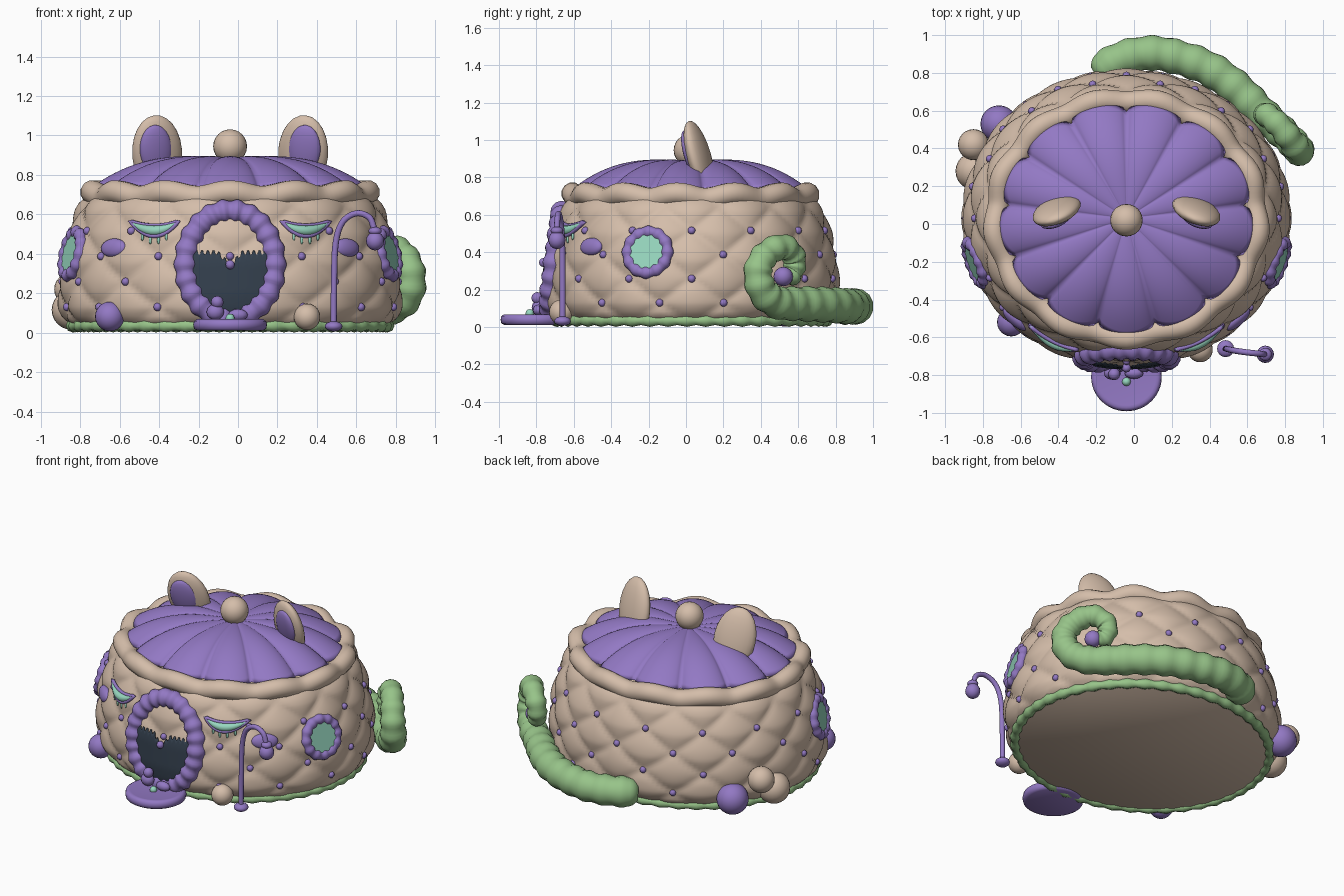
import bpy, bmesh, math
from math import sin, cos, pi, sqrt, asin
from mathutils import Vector, Matrix

if "Cube" in bpy.data.objects:
    bpy.data.objects.remove(bpy.data.objects["Cube"])

CX, CY, SQ = -0.04, 0.03, 0.905       # body centre and depth ratio
COLOURS = dict(beige=(.66, .51, .40), purple=(.29, .19, .55), leaf_green=(.31, .55, .25),
               mint=(.31, .68, .52), dark_slate=(.034, .051, .076))
MATS = {}
for name, rgb in COLOURS.items():
    m = bpy.data.materials.new(name)
    m.use_nodes = True
    m.diffuse_color = (*rgb, 1)
    m.node_tree.nodes["Principled BSDF"].inputs["Base Color"].default_value = (*rgb, 1)
    MATS[name] = m


def finish(name, bm, mat, smooth=True):
    bmesh.ops.recalc_face_normals(bm, faces=bm.faces)
    me = bpy.data.meshes.new(name)
    bm.to_mesh(me)
    bm.free()
    me.materials.append(MATS[mat])
    for p in me.polygons:
        p.use_smooth = smooth
    ob = bpy.data.objects.new(name, me)
    bpy.context.collection.objects.link(ob)
    return ob


def loft(name, rings, mat, closed=False, smooth=True):
    """Skin a list of point rings; open ends are capped."""
    bm = bmesh.new()
    vs = [[bm.verts.new(p) for p in r] for r in rings]
    n = len(rings[0])
    pairs = list(zip(vs, vs[1:])) + ([(vs[-1], vs[0])] if closed else [])
    for a, b in pairs:
        for i in range(n):
            j = (i + 1) % n
            bm.faces.new((a[i], a[j], b[j], b[i]))
    if not closed:
        for r in (vs[0], vs[-1]):
            bm.faces.new(r)
    return finish(name, bm, mat, smooth)


def tube(name, path, radius, mat, closed=False, sides=12):
    """Sweep a circle along a path; radius is a number or function of 0..1."""
    n = len(path)
    rad = radius if callable(radius) else (lambda t: radius)
    rings, u = [], None
    for i, p in enumerate(path):
        a = path[i - 1] if i or closed else p
        b = path[(i + 1) % n] if i < n - 1 or closed else p
        d = (b - a).normalized()
        u = d.orthogonal() if u is None else u - d * u.dot(d)
        u.normalize()
        v = d.cross(u)
        r = rad(i / n if closed else i / (n - 1))
        rings.append([p + (u * cos(2*pi*k/sides) + v * sin(2*pi*k/sides)) * r for k in range(sides)])
    return loft(name, rings, mat, closed)


def ball(name, loc, size, mat, rot=None, seg=24):
    bm = bmesh.new()
    bmesh.ops.create_uvsphere(bm, u_segments=seg, v_segments=max(6, seg // 2), radius=1)
    size = (size,) * 3 if isinstance(size, (int, float)) else size
    mtx = Matrix.Translation(loc) @ (rot or Matrix()) @ Matrix.Diagonal((*size, 1))
    bmesh.ops.transform(bm, matrix=mtx, verts=bm.verts)
    return finish(name, bm, mat)


def spline(pts, steps=8):
    """Catmull-Rom through the points."""
    q = [Vector(p) for p in pts]
    q = [2 * q[0] - q[1]] + q + [2 * q[-1] - q[-2]]
    out = []
    for a, b, c, d in zip(q, q[1:], q[2:], q[3:]):
        for k in range(steps):
            t = k / steps
            out.append((2*b + (c - a)*t + (2*a - 5*b + 4*c - d)*t*t + (3*b - a - 3*c + d)*t**3) / 2)
    return out + [q[-2]]


# Body surface: angle f from the front toward the left side, height z
PROFILE = [(.02, .78), (.06, .82), (.12, .843), (.2, .85), (.35, .84), (.5, .805), (.62, .76), (.72, .70)]


def body_r(z):
    z = min(max(z, .02), .72)
    for (z0, r0), (z1, r1) in zip(PROFILE, PROFILE[1:]):
        if z <= z1:
            return r0 + (r1 - r0) * (z - z0) / (z1 - z0)


def ring_pt(f, r, z):
    return Vector((CX + sin(f) * r, CY - cos(f) * r * SQ, z))


def surf(f, z, off=0):
    return ring_pt(f, body_r(z) + off, z)


def front(dx, z, off=0):
    return surf(asin(max(-1, min(1, dx / body_r(z)))), z, off)


def basis(f, z):
    """Rotation whose x runs along the wall, y inward and z up the wall."""
    t = (surf(f + .01, z) - surf(f - .01, z)).normalized()
    up = (surf(f, z + .06) - surf(f, z - .06)).normalized()
    return Matrix((t, up.cross(t), up)).transposed().to_4x4()


def angles(n):
    return [2 * pi * k / n for k in range(n)]


# Quilted body: diamond padding between studs
N, Z0, DZ = 14, .13, .257


def quilt(f, z):
    a, b = f * N / (2 * pi), (z - Z0) / DZ
    fade = min(1, (z - .02) / .06, max(0, (.72 - z) / .06))
    return .03 * fade * sqrt(abs(sin(pi * (a + b)) * sin(pi * (a - b))))


rows = [.02 + .70 * k / 44 for k in range(45)]
loft("body", [[surf(f, z, quilt(f, z)) for f in angles(196)] for z in rows], "beige")

# Studs at the quilt corners, left out where the doorway is
for row in range(4):
    for k in range(N):
        f, z = 2 * pi * (k + row % 2 / 2) / N, Z0 + DZ * row / 2
        if cos(f) < .95 or z == .387:
            ball("stud", surf(f, z, .004), .021, "purple", seg=8)
ball("door_stud", front(0, .345, .035), .024, "purple", seg=10)

# Scalloped roof with radial creases
P = 13


def petal(f):
    return abs(cos(P * f / 2)) ** .6


def roof_pt(f, s):
    r = s * (.625 + .07 * petal(f))
    z = .745 + .165 * (1 - s ** 3) - .03 * (1 - s) ** 3 - .035 * (1 - petal(f)) * s * (1.3 - s)
    return ring_pt(f, r, z)


loft("roof", [[roof_pt(f, s / 20) for f in angles(208)] for s in range(1, 21)], "purple")
tube("roof_rim", [ring_pt(f, .692 + .012 * cos(P * f), .70 + .014 * cos(P * f)) for f in angles(156)],
     .06, "beige", True)
ball("roof_knob", (CX, .02, .945), .086, "beige")

# Base trim
tube("base_trim", [ring_pt(f, .80, .035) for f in angles(180)],
     lambda t: .029 + .005 * cos(2 * pi * 45 * t), "leaf_green", True, 8)

# Ears, side windows, eyes and cheeks in mirrored pairs
for side in (-1, 1):
    tag = "left" if side > 0 else "right"
    rot = (Matrix.Rotation(side * -.27, 4, 'Z') @ Matrix.Rotation(side * .16, 4, 'Y')
           @ Matrix.Rotation(.25, 4, 'X'))
    loc = Vector((CX + side * .37, .07, .91))
    ball(tag + "_ear", loc, (.132, .055, .20), "beige", rot)
    inner = loc + rot.to_3x3() @ Vector((side * .015, -.035, .03))
    ball(tag + "_inner_ear", inner, (.085, .032, .13), "purple", rot)

    # Round window
    f = side * math.radians(72)
    mtx = Matrix.Translation(surf(f, .40, .012)) @ basis(f, .40)
    tube(tag + "_window_frame", [mtx @ Vector((cos(a) * .112, 0, sin(a) * .112)) for a in angles(60)],
         lambda t: .031 + .004 * cos(2 * pi * 12 * t), "purple", True, 10)
    loft(tag + "_window_glass", [[mtx @ Vector((cos(a) * .1, y, sin(a) * .1)) for a in angles(10)]
                                 for y in (-.02, -.012)], "mint", smooth=False)

    # Sleepy eye: crescent, outline and lashes
    ts = [k / 12 - 1 for k in range(25)]
    ex = side * .37

    def lid(t, sag):
        return front(ex + t * .118, .565 - sag * (1 - t * t), .03)
    tube(tag + "_eye", [lid(t, .048) for t in ts], lambda t: .004 + .022 * sin(pi * t), "mint")
    outline = [lid(t, .075) for t in ts] + [lid(t, .022) for t in ts[-2:0:-1]]
    tube(tag + "_eye_outline", outline, .011, "purple", True, 8)
    for t in (-.5, -.17, .17, .5):
        p = lid(t, .075)
        ball(tag + "_lash", p - Vector((0, 0, .022)), (.008, .008, .022), "mint", seg=8)

    f = side * asin(.58 / body_r(.43))
    ball(tag + "_cheek", surf(f, .43, .015), (.082, .03, .048), "purple", basis(f, .43))

# Doorway: beaded frame and dark opening with a ragged upper edge
tube("door_frame", [front(.225 * cos(a), .345 + .272 * sin(a), .005) for a in angles(132)],
     lambda t: .056 + .006 * cos(2 * pi * 22 * t), "purple", True)
bm = bmesh.new()
cols = []
for k in range(57):
    dx = -.196 + .007 * k
    low = .345 - .26 * sqrt(1 - (dx / .2) ** 2)
    high = .405 - .065 * max(0, 1 - abs(dx) / .06) + (.012 if k % 4 < 2 else -.008)
    cols.append([bm.verts.new(front(dx, low + (high - low) * j / 12, .034)) for j in range(13)])
for a, b in zip(cols, cols[1:]):
    for j in range(12):
        bm.faces.new((a[j], b[j], b[j + 1], a[j + 1]))
opening = finish("door_opening", bm, "dark_slate")
opening.modifiers.new("thickness", "SOLIDIFY").thickness = .006

# Small ornament by the door
ball("ornament_head", (-.105, -.795, .155), .032, "purple", seg=12)
ball("ornament_body", (-.115, -.79, .105), (.045, .035, .04), "purple", seg=12)
ball("ornament_tail", (.0, -.79, .09), (.05, .03, .03), "purple", seg=12)

# Doorstep disc with a rounded edge
step = [(.165, .01), (.183, .02), (.187, .04), (.183, .058), (.168, .068), (.155, .066)]
loft("doorstep", [[Vector((CX + r * cos(a), -.81 + r * .97 * sin(a), z)) for a in angles(48)]
                  for r, z in step], "purple").data.shade_smooth()
ball("doorstep_button", (CX, -.835, .073), .023, "mint", seg=12)

# Curled tail with ringed segments
tail = spline([(-.2, .79, .105), (-.08, .87, .11), (.08, .905, .11), (.24, .88, .11), (.4, .82, .115),
               (.54, .72, .12), (.66, .6, .125), (.78, .49, .13), (.86, .41, .19), (.875, .385, .3),
               (.84, .43, .39), (.77, .52, .43), (.70, .58, .37), (.70, .57, .29), (.74, .53, .25)])


def tail_r(t):
    end = min(1, sqrt(max(t, .0) / .03 + .25), sqrt((1 - t) / .04 + .1))
    return (.093 - .042 * max(0, t - .4) / .6 + .005 * cos(2 * pi * 20 * t)) * end


tube("tail", tail, tail_r, "leaf_green", sides=14)
ball("tail_bead", (.76, .52, .27), .052, "purple", seg=16)

# Lamp post with hanging lantern
post = spline([(.485, -.66, .03), (.487, -.66, .25), (.495, -.662, .45), (.53, -.67, .56),
               (.60, -.68, .605), (.665, -.687, .585), (.69, -.69, .53)])
tube("lamp_post", post, .016, "purple", sides=10)
ball("lamp_foot", (.485, -.66, .032), (.045, .045, .026), "purple", seg=16)
ball("lamp_cap", (.695, -.69, .515), (.034, .034, .022), "purple", seg=16)
ball("lantern", (.695, -.69, .465), (.046, .046, .048), "purple", seg=16)

# Boulders around the base
for loc, r, mat in [((-.65, -.52, .082), .075, "purple"), ((.35, -.665, .08), .067, "beige"),
                    ((-.715, .53, .1), .098, "purple"), ((-.85, .42, .22), .082, "beige"),
                    ((-.845, .28, .115), .1, "beige")]:
    ball("boulder", loc, r, mat)
